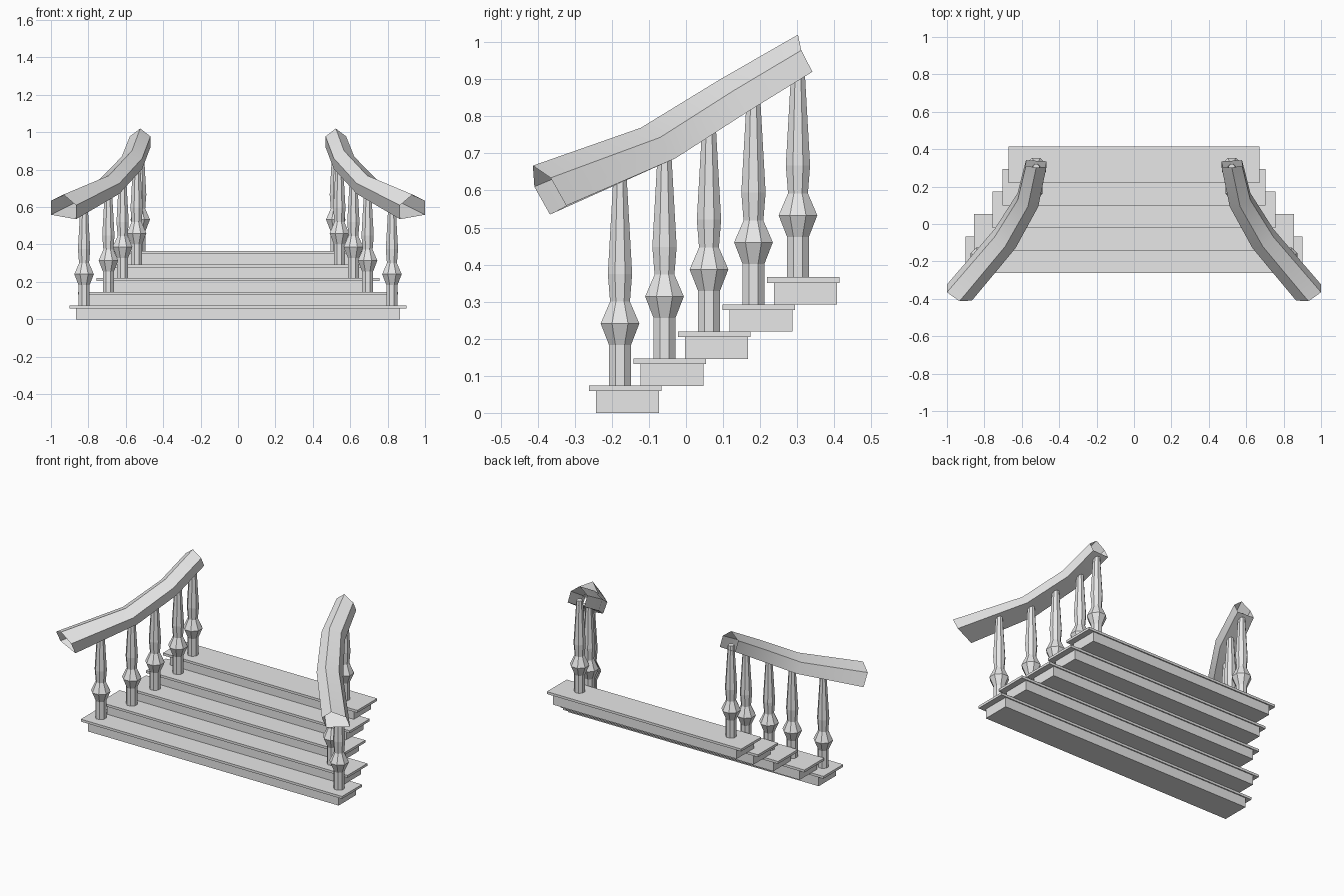
import bpy, bmesh
from math import cos, sin, pi
from mathutils import Vector

cube = bpy.data.objects.get("Cube")
if cube:
    bpy.data.objects.remove(cube, do_unlink=True)

stone = bpy.data.materials.new("light_grey")
stone.use_nodes = True
GREY = (0.8, 0.8, 0.8, 1)
stone.diffuse_color = GREY
stone.node_tree.nodes["Principled BSDF"].inputs["Base Color"].default_value = GREY

RISE, RUN = 0.073, 0.12


def finish(name, bm, smooth=False):
    mesh = bpy.data.meshes.new(name)
    bm.to_mesh(mesh)
    bm.free()
    obj = bpy.data.objects.new(name, mesh)
    mesh.materials.append(stone)
    bpy.context.collection.objects.link(obj)
    if smooth:
        bpy.ops.object.select_all(action='DESELECT')
        obj.select_set(True)
        bpy.context.view_layer.objects.active = obj
        bpy.ops.object.shade_smooth_by_angle(angle=pi / 6)
    return obj


def box(name, half_x, y0, y1, z0, z1):
    bm = bmesh.new()
    bmesh.ops.create_cube(bm, size=1)
    bmesh.ops.scale(bm, vec=(2 * half_x, y1 - y0, z1 - z0), verts=bm.verts)
    bmesh.ops.translate(bm, vec=(0, (y0 + y1) / 2, (z0 + z1) / 2), verts=bm.verts)
    finish(name, bm)


def loft(name, rings, caps, smooth=False):
    """Skin a row of closed rings of points."""
    bm = bmesh.new()
    rows = [[bm.verts.new(p) for p in ring] for ring in rings]
    n = len(rows[0])
    for a, b in zip(rows, rows[1:]):
        for i in range(n):
            j = (i + 1) % n
            bm.faces.new((a[i], a[j], b[j], b[i]))
    if caps:
        bm.faces.new(rows[0][::-1])
        bm.faces.new(rows[-1])
    bmesh.ops.recalc_face_normals(bm, faces=bm.faces)
    return finish(name, bm, smooth)


# Steps: a riser block under a thin overhanging tread
for i, half in enumerate((0.902, 0.855, 0.757, 0.703, 0.671)):
    y, z = -0.262 + RUN * i, RISE * i
    box(f"step_block_{i + 1}", half - 0.037, y + 0.019, y + 0.189, z, z + 0.059)
    box(f"step_tread_{i + 1}", half, y, y + 0.196, z + 0.059, z + 0.074)

# Balusters: eight-sided turned posts (radius, height)
PROFILE = [(0.032, 0), (0.032, 0.11), (0.0565, 0.168), (0.029, 0.227),
           (0.0355, 0.302), (0.019, 0.57)]
POST_X = (0.823, 0.693, 0.617, 0.542, 0.523)


def baluster(name, x, y, z):
    rings = [[(x + r * cos(pi * (k + 0.5) / 4), y + r * sin(pi * (k + 0.5) / 4), z + h)
              for k in range(8)] for r, h in PROFILE]
    loft(name, rings, True)


# Handrail stations: shoulder centre, outward half width, drop to base, rise to ridge
STATIONS = [
    ((0.933, -0.387, 0.622), (0.067, 0.022, 0.012), (0, 0.042, -0.075), (0, -0.026, 0.045)),
    ((0.690, -0.100, 0.735), (0.056, 0.030, 0.008), (0, 0.042, -0.056), (0, -0.022, 0.034)),
    ((0.567, 0.110, 0.865), (0.055, 0.018, 0.004), (0, 0.038, -0.057), (0, -0.016, 0.036)),
    ((0.523, 0.308, 0.978), (0.055, 0.003, 0), (0, 0.030, -0.058), (0, -0.006, 0.042)),
]


def handrail(name, side):
    rings = []
    for station in STATIONS:
        c, s, drop, ridge = map(Vector, station)
        ring = [c - s + drop, c + s + drop, c + s, c + ridge, c - s]
        rings.append([(side * p.x, p.y, p.z) for p in ring])
    loft(name, rings, False, smooth=True)


for label, side in (("left", 1), ("right", -1)):
    handrail(f"{label}_handrail", side)
    for i, x in enumerate(POST_X):
        baluster(f"{label}_baluster_{i + 1}", side * x, -0.178 + RUN * i, RISE * i + 0.073)
